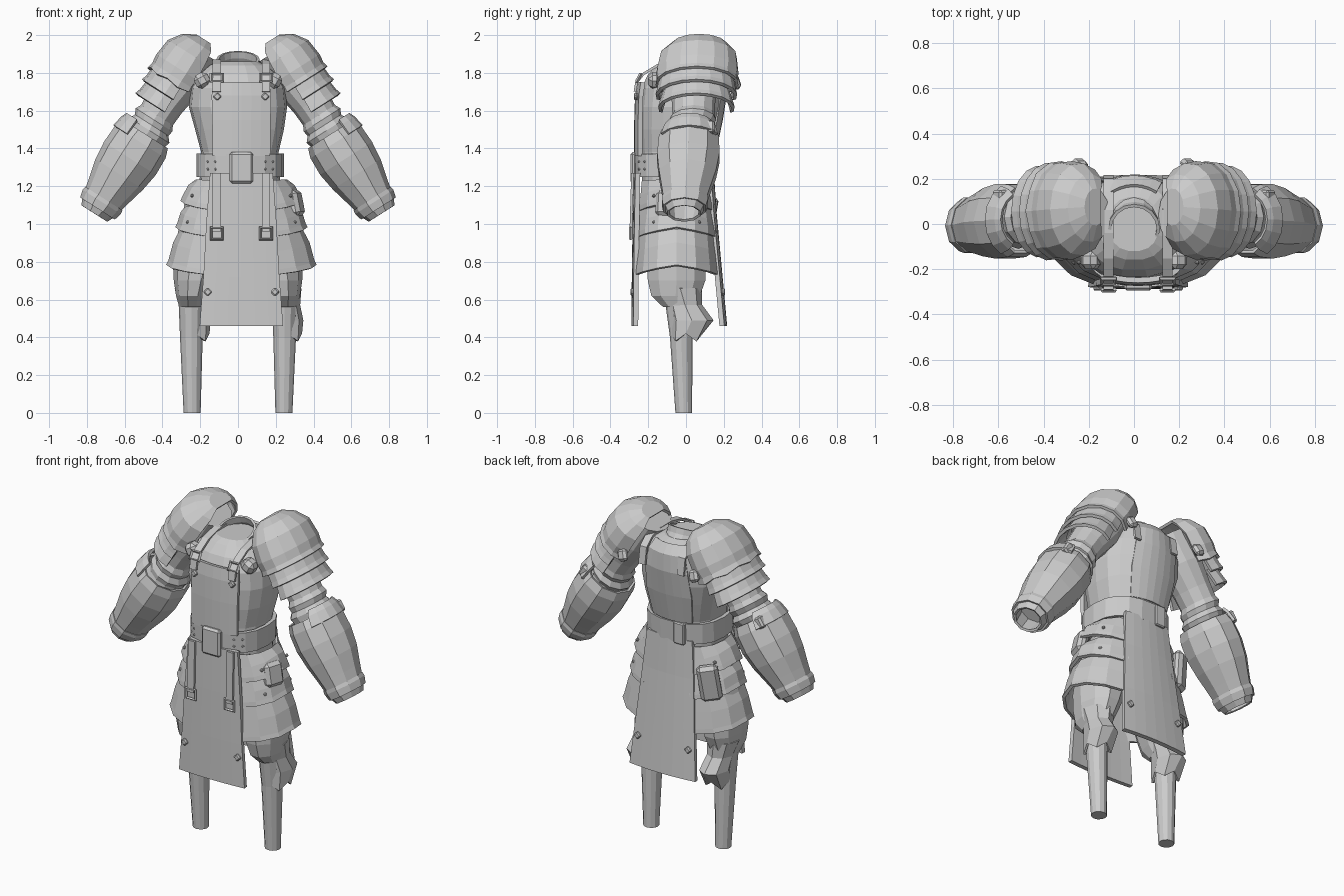
import bpy, bmesh, math
from mathutils import Vector, Matrix

UP = (Vector((0, 0, 0)), Vector((0, 0, 1)), Vector((1, 0, 0)), Vector((0, 1, 0)))
ARM = (Vector((.26, 0, 1.86)), Vector((.537, 0, -.843)), Vector((.843, 0, .537)), Vector((0, 1, 0)))
NECK = (Vector((0, -.01, 1.84)), Vector((0, -.37, .93)), Vector((1, 0, 0)), Vector((0, .93, .37)))
CX = .018  # belt, apron and skirt sit slightly off centre


def finish(name, bm, thick=0):
    bmesh.ops.recalc_face_normals(bm, faces=bm.faces)
    me = bpy.data.meshes.new(name)
    bm.to_mesh(me)
    bm.free()
    ob = bpy.data.objects.new(name, me)
    bpy.context.collection.objects.link(ob)
    if thick:
        m = ob.modifiers.new("thickness", 'SOLIDIFY')
        m.thickness, m.offset = thick, 0
    return ob


# Loft of elliptical rings (t, centre u, centre v, radius u, radius v) along a frame
def loft(name, rings, n=12, s=1, frame=UP, arc=180, p=2, thick=0, caps="", jag=0, arch=0):
    O, D, U, V = frame
    bm = bmesh.new()
    rows, full = [], arc == 180
    for k, (t, cu, cv, ru, rv) in enumerate(rings):
        row = []
        for i in range(n if full else n + 1):
            a = math.radians(-arc + 2 * arc * i / n)
            c, q = math.cos(a), math.sin(a)
            c = math.copysign(abs(c) ** (2 / p), c)
            q = math.copysign(abs(q) ** (2 / p), q)
            tt = t
            if k == len(rings) - 1:
                tt += jag * (i % 2)
            if k > 0:
                tt += arch * (1 - abs(2 * i / n - 1))
            co = O + D * tt + U * (cu + ru * c) + V * (cv + rv * q)
            co.x *= s
            row.append(bm.verts.new(co))
        rows.append(row)
    for a, b in zip(rows, rows[1:]):
        for i in range(n):
            j = (i + 1) % len(a)
            bm.faces.new((a[i], a[j], b[j], b[i]))
    if "a" in caps:
        bm.faces.new(rows[0])
    if "b" in caps:
        bm.faces.new(rows[-1])
    return finish(name, bm, thick)


# Curved sheet from rows (z, half width, y), edges swept back by bow
def panel(name, rows, bow, thick, cx=CX, cols=6):
    bm = bmesh.new()
    grid = []
    for z, hw, y in rows:
        ks = [2 * i / cols - 1 for i in range(cols + 1)]
        grid.append([bm.verts.new((cx + k * hw, y + bow * k * k, z)) for k in ks])
    for a, b in zip(grid, grid[1:]):
        for i in range(cols):
            bm.faces.new((a[i], a[i + 1], b[i + 1], b[i]))
    return finish(name, bm, thick)


def box(name, loc, size, rot=(0, 0, 0), bevel=.006):
    bm = bmesh.new()
    bmesh.ops.create_cube(bm, size=1, matrix=Matrix.Diagonal((*size, 1)))
    ob = finish(name, bm)
    ob.location, ob.rotation_euler = loc, rot
    m = ob.modifiers.new("bevel", 'BEVEL')
    m.width, m.segments = bevel, 1
    return ob


# Flat strap following (y, z) points
def strap(name, pts, x, hw, thick=.014):
    bm = bmesh.new()
    rows = [[bm.verts.new((x + d * hw, y, z)) for d in (-1, 1)] for y, z in pts]
    for a, b in zip(rows, rows[1:]):
        bm.faces.new((a[0], a[1], b[1], b[0]))
    return finish(name, bm, thick)


# Square buckle ring facing forwards, tilted back by lean
def buckle(name, loc, r, sx=1, lean=0):
    bpy.ops.mesh.primitive_torus_add(major_segments=4, minor_segments=4, major_radius=r, minor_radius=.009)
    ob = bpy.context.object
    ob.name = name
    ob.data.transform(Matrix.Translation(loc) @ Matrix.Diagonal((sx, 1, 1, 1))
                      @ Matrix.Rotation(math.pi / 2 - lean, 4, 'X') @ Matrix.Rotation(math.pi / 4, 4, 'Z'))


def stud(name, x, y, z):
    box(name, (x, y, z), (.034, .02, .034), (0, math.pi / 4, 0))


# Torso, collar and back plate
loft("torso", [(1.2, .01, -.05, .215, .185), (1.38, .01, -.045, .205, .195), (1.5, .008, -.035, .235, .212),
               (1.62, 0, -.025, .26, .222), (1.72, 0, -.015, .25, .222), (1.79, 0, .0, .215, .205),
               (1.84, 0, .01, .155, .17), (1.86, 0, 0, .11, .12)], 18, p=2.4, caps="ab")
loft("collar", [(-.05, 0, 0, .115, .125), (.0, 0, 0, .105, .11), (.035, 0, 0, .108, .112)], 16,
     frame=NECK, thick=.014)
panel("back_plate", [(1.38, .13, .152), (1.55, .15, .188), (1.7, .14, .212), (1.8, .12, .208), (1.85, .1, .17)],
      -.03, .014, cx=0)

# Leather apron, front and back
panel("bib", [(1.36, .15, -.262), (1.55, .152, -.262), (1.68, .155, -.258), (1.75, .145, -.248)], .02, .024)
panel("front_apron", [(1.27, .165, -.265), (1.0, .185, -.27), (.72, .2, -.274), (.46, .22, -.276)], .01, .026)
panel("back_apron", [(1.27, .15, .135), (1.05, .17, .15), (.75, .195, .178), (.46, .22, .205)], -.015, .026)
for sx in (-1, 1):
    stud("bib_stud", CX + sx * .127, -.265, 1.675)
    stud("apron_stud", CX + sx * .178, -.284, .64)
    stud("back_apron_stud", CX + sx * .17, .197, .64)

# Belt with buckle, studs and back keeper
loft("belt", [(1.25, .012, -.06, .22, .2), (1.372, .012, -.06, .22, .205)], 18, p=2.5, thick=.022)
box("belt_buckle", (CX, -.277, 1.298), (.125, .035, .165), bevel=.012)
box("belt_keeper", (-.06, .145, 1.31), (.07, .03, .13))
for x in (-.16, -.12, .145, .185):
    for z in (1.29, 1.33):
        box("belt_stud", (x, -.268 + max(0, abs(x - .012) - .1) * .7, z), (.014, .02, .014))

for sx in (-1, 1):
    x = CX + sx * .13
    # Shoulder straps and hanging belt straps with buckles
    strap("shoulder_strap", [(-.27, 1.7), (-.262, 1.75), (-.225, 1.795), (-.15, 1.84), (-.04, 1.865), (.06, 1.865),
                             (.14, 1.845), (.195, 1.8), (.21, 1.7)], x, .022)
    buckle("shoulder_buckle", (x, -.25, 1.775), .032, 1.3, .5)
    strap("hanging_strap", [(-.283, 1.27), (-.288, 1.1), (-.292, .96)], x, .022)
    buckle("hanging_buckle", (x, -.293, .95), .042)

for s, side in ((1, "right"), (-1, "left")):
    c = CX * s

    # Skirt plates: three flaring pleated layers round each hip
    for k, (z0, z1, r0, r1, d0, d1) in enumerate([(1.23, 1.07, .235, .315, .19, .205),
                                                 (1.09, .93, .285, .342, .2, .22),
                                                 (.97, .73, .315, .39, .21, .232)]):
        loft(f"{side}_skirt_plate_{k}", [(z0, c, -.05, r0, d0), ((z0 + z1) / 2, c, -.05, (r0 + r1) / 2, (d0 + d1) / 2),
             (z1 + .025, c, -.05, r1 - .012, d1), (z1, c, -.05, r1, d1)],
             6, s, arc=66, p=2.3, thick=.018, arch=.05)
        for y in (-.17, .07):
            box("skirt_rivet", (s * (c + r1 * .83), y, z1 + .08), (.018, .018, .018))

    # Baggy breeches, peg leg and ragged knee cloth
    loft(f"{side}_breeches", [(1.22, .1, -.05, .11, .15), (1.0, .16, -.05, .15, .17), (.8, .21, -.05, .135, .165),
                              (.7, .23, -.05, .11, .16), (.62, .24, -.055, .088, .135), (.56, .243, -.04, .068, .085)],
         10, s, caps="ab")
    loft(f"{side}_peg_leg", [(.62, .246, -.035, .07, .08), (.4, .247, -.025, .06, .06), (0, .243, -.012, .045, .044)],
         12, s, caps="ab")
    w = .02 * s
    loft(f"{side}_knee_cloth", [(.66, .245, -.03, .085, .11), (.57, .245 + w * .5, -.005, .068, .085),
                                (.49, .245 + w, .03, .075, .11), (.42, .245 + w, .0, .068, .075)],
         8, s, thick=.012, jag=-.04)

    # Shoulder armour: dome and overlapping bands
    loft(f"{side}_shoulder_dome", [(-.135, -.015, .075, .055, .08), (-.1, -.01, .07, .112, .145),
                                   (-.034, 0, .065, .148, .198), (.06, 0, .06, .158, .212),
                                   (.11, 0, .058, .152, .208), (.137, 0, .058, .16, .214)],
         10, s, ARM, arc=122, thick=.016, caps="a", jag=.012 if s < 0 else 0)
    for k, (t0, t1, r0, r1) in enumerate([(.1, .215, .138, .151), (.195, .295, .124, .141)]):
        loft(f"{side}_shoulder_band_{k}", [(t0, 0, .055, r0, r0 * 1.36), (t1 - .03, 0, .055, r1 - .01, r1 * 1.33),
             (t1, 0, .055, r1, r1 * 1.38)], 10, s, ARM, arc=105, thick=.018)
    box(f"{side}_shoulder_knot", (s * .24, .265, 1.75), (.06, .04, .07), (.3, .4, 0), .014)
    box(f"{side}_shoulder_tie", (s * .19, -.16, 1.76), (.08, .08, .08), (0, s * .5, 0), .022)

    # Sleeve with folds at the elbow
    loft(f"{side}_sleeve", [(-.08, -.03, .04, .1, .13), (.1, -.02, .045, .12, .13), (.25, -.01, .04, .105, .115),
                            (.33, -.01, .04, .1, .112), (.36, -.01, .035, .115, .125), (.39, -.015, .03, .105, .115),
                            (.42, -.02, .03, .125, .13), (.45, -.02, .025, .115, .12), (.5, -.02, .02, .12, .13)],
         12, s, ARM, caps="ab")
    # Forearm bracer with elbow guard and cuff
    loft(f"{side}_bracer", [(.45, -.012, .015, .135, .145), (.5, -.012, .015, .152, .162), (.6, -.012, .012, .156, .166),
                            (.7, -.01, .008, .143, .152), (.8, -.01, 0, .118, .128), (.9, -.01, -.008, .096, .105),
                            (.945, -.01, -.01, .075, .085)], 10, s, ARM, thick=.014)
    loft(f"{side}_elbow_guard", [(.41, .01, .02, .115, .12), (.44, 0, .02, .138, .145), (.5, -.005, .018, .154, .164)],
         6, s, ARM, arc=62, thick=.016)
    loft(f"{side}_cuff", [(.855, -.01, -.005, .11, .12), (.875, -.01, -.005, .113, .122), (.915, -.01, -.008, .102, .112)],
         10, s, ARM, thick=.014)
    loft(f"{side}_wrist_lining", [(.84, -.01, -.005, .09, .1), (.94, -.01, -.01, .07, .08)], 10, s, ARM, caps="a")
    box(f"{side}_elbow_buckle", (s * .59, .12, 1.51), (.07, .06, .05), (0, s * 1.0, 0), .01)

# Hip pouches
box("back_pouch", (-.235, .11, 1.04), (.12, .06, .22), (-.1, .15, .6), .02)
box("side_pouch", (.305, -.1, 1.11), (.06, .12, .14), (0, -.2, -.3), .02)
